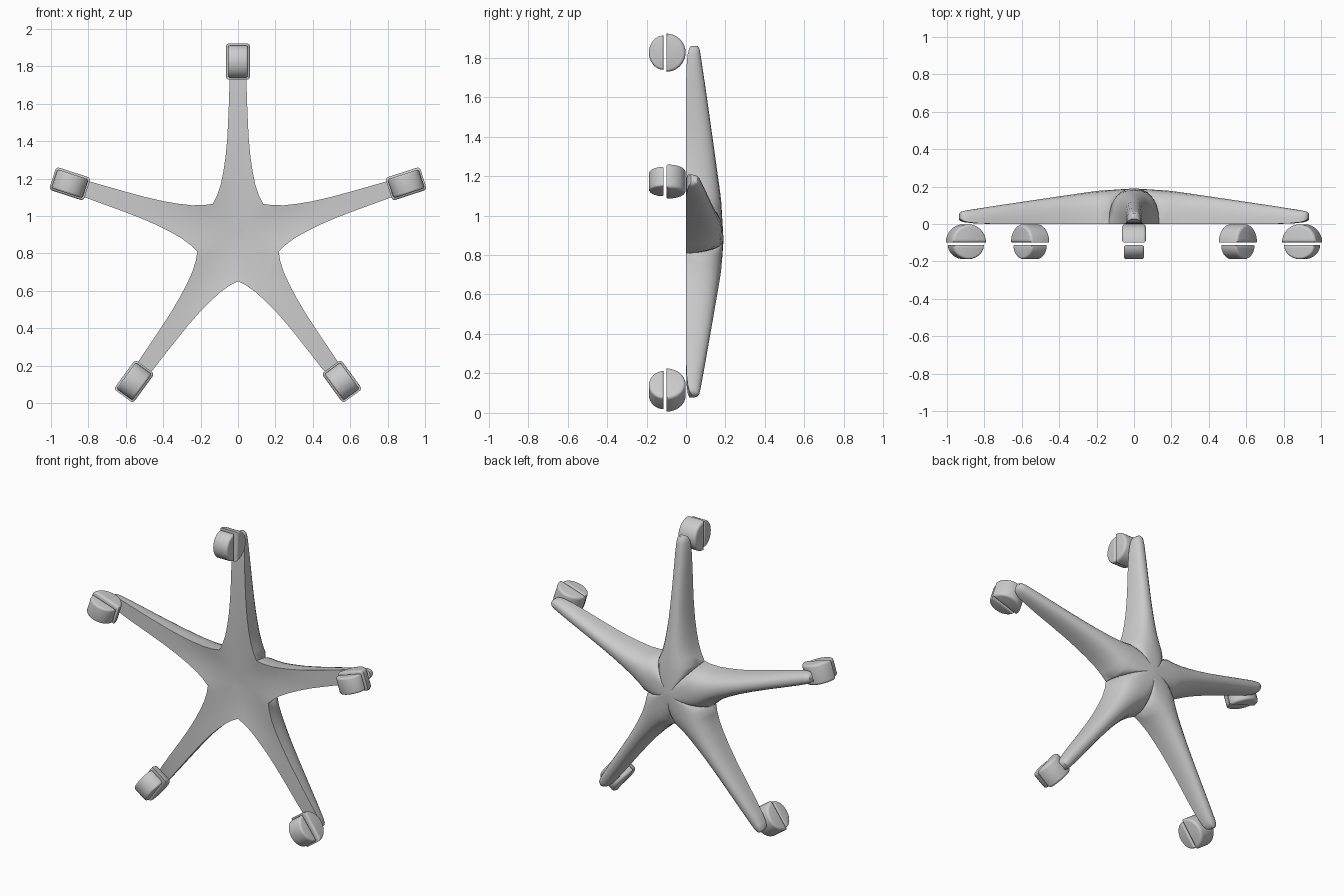
import bpy, bmesh, math
from mathutils import Matrix, Vector

if "Cube" in bpy.data.objects:
    bpy.data.objects.remove(bpy.data.objects["Cube"], do_unlink=True)

HUB_Z = 0.88          # height of the star centre
CASTER_R = 0.945      # distance of the casters from the centre
ANGLES = [math.radians(90 + 72 * i) for i in range(5)]
ARM_NAMES = ["top", "upper_right", "lower_right", "lower_left", "upper_left"]

grey = bpy.data.materials.new("grey plastic")
grey.use_nodes = True
grey.diffuse_color = (0.6, 0.6, 0.6, 1)
grey.node_tree.nodes["Principled BSDF"].inputs["Base Color"].default_value = (0.6, 0.6, 0.6, 1)


def place(a, r, t, y):
    """Radial distance, sideways offset and depth, turned to arm angle a."""
    return Vector((r * math.cos(a) - t * math.sin(a), y,
                   HUB_Z + r * math.sin(a) + t * math.cos(a)))


def finish(bm, name, angle):
    bmesh.ops.recalc_face_normals(bm, faces=bm.faces)
    mesh = bpy.data.meshes.new(name)
    bm.to_mesh(mesh)
    bm.free()
    mesh.materials.append(grey)
    obj = bpy.data.objects.new(name, mesh)
    bpy.context.collection.objects.link(obj)
    bpy.ops.object.select_all(action="DESELECT")
    obj.select_set(True)
    bpy.context.view_layer.objects.active = obj
    bpy.ops.object.shade_smooth_by_angle(angle=math.radians(angle))
    return obj


# Arm stations: radius, half width, back depth, front depth
VALLEY = 0.185
STATIONS = [(s, s * math.tan(math.pi / 5), 0.19 - 0.06 * s, 0.0)
            for s in (0.03, 0.07, 0.11, 0.14, 0.165, VALLEY)]
STATIONS += [
    (0.23, 0.112, 0.174, 0), (0.29, 0.092, 0.166, 0), (0.36, 0.078, 0.156, 0),
    (0.44, 0.066, 0.145, 0), (0.54, 0.057, 0.131, 0), (0.66, 0.051, 0.114, 0),
    (0.78, 0.047, 0.097, 0), (0.88, 0.043, 0.082, 0.003),
    (0.94, 0.038, 0.073, 0.009), (0.968, 0.030, 0.067, 0.016),
    (0.98, 0.016, 0.058, 0.026),
]
ARCH = 12             # segments over the rounded back
FRONT = 6             # segments over the front


def signed_pow(v, p):
    return math.copysign(abs(v) ** p, v)


def section(s, w, h, y0):
    """Back arch and front strip of one arm station."""
    blend = min(1, s / VALLEY) ** 3.5
    back, front = [], []
    for k in range(ARCH + 1):
        q = math.pi * k / ARCH
        lift = max(0, math.sin(q)) ** 0.8
        back.append((w * signed_pow(math.cos(q), 0.8),
                     h + ((y0 + (h - y0) * lift) - h) * blend))
    hollow = y0 + 0.018 * max(0, 1 - s / 0.5)
    for k in range(FRONT + 1):
        u = 1 - 2 * k / FRONT
        front.append((w * u, hollow + (y0 - hollow) * blend * abs(u) ** 2))
    return back, front


# Star base: five arms that meet at the hub and share its seams
bm = bmesh.new()
for a in ANGLES:
    rows = [[[bm.verts.new(place(a, st[0], t, y)) for t, y in strip]
             for strip in section(*st)] for st in STATIONS]
    for lower, upper in zip(rows, rows[1:]):
        for p, q in zip(lower, upper):
            for k in range(len(p) - 1):
                bm.faces.new((p[k], p[k + 1], q[k + 1], q[k]))
    # close the hub centre and the tip
    for strip, y in zip(rows[0], (0.19, 0.018)):
        centre = bm.verts.new((0, y, HUB_Z))
        for k in range(len(strip) - 1):
            bm.faces.new((strip[k + 1], strip[k], centre))
    back, front = rows[-1]
    bm.faces.new(back + front[-2:0:-1])
bmesh.ops.remove_doubles(bm, verts=bm.verts, dist=0.0005)
finish(bm, "star_base", 50)


# Casters: each is two domed half wheels with a slit between them
def half_wheel(name, a, flat_y, depth, radius, half_width, bevel):
    bm = bmesh.new()
    n = 16
    outline = [(radius * math.cos(math.pi * k / n),
                flat_y + depth * math.sin(math.pi * k / n)) for k in range(n + 1)]
    sides = [[bm.verts.new((r, t, y)) for r, y in outline]
             for t in (-half_width, half_width)]
    bm.faces.new(sides[0])
    bm.faces.new(sides[1][::-1])
    for k in range(n + 1):
        j = (k + 1) % (n + 1)
        bm.faces.new((sides[0][k], sides[0][j], sides[1][j], sides[1][k]))
    bmesh.ops.recalc_face_normals(bm, faces=bm.faces)
    # round the rims of the tread and soften the flat cut
    rim = [e for e in bm.edges if abs(e.verts[0].co.y - e.verts[1].co.y) < 1e-6]
    bmesh.ops.bevel(bm, geom=rim, offset=bevel, segments=4, profile=0.5,
                    affect="EDGES", clamp_overlap=True)
    for v in bm.verts:
        v.co = place(a, CASTER_R + v.co.x, v.co.y, v.co.z)
    finish(bm, name, 45)


for a, label in zip(ANGLES, ARM_NAMES):
    half_wheel(label + "_caster_inner", a, -0.100, 0.098, 0.097, 0.064, 0.022)
    half_wheel(label + "_caster_outer", a, -0.113, -0.075, 0.087, 0.053, 0.020)
